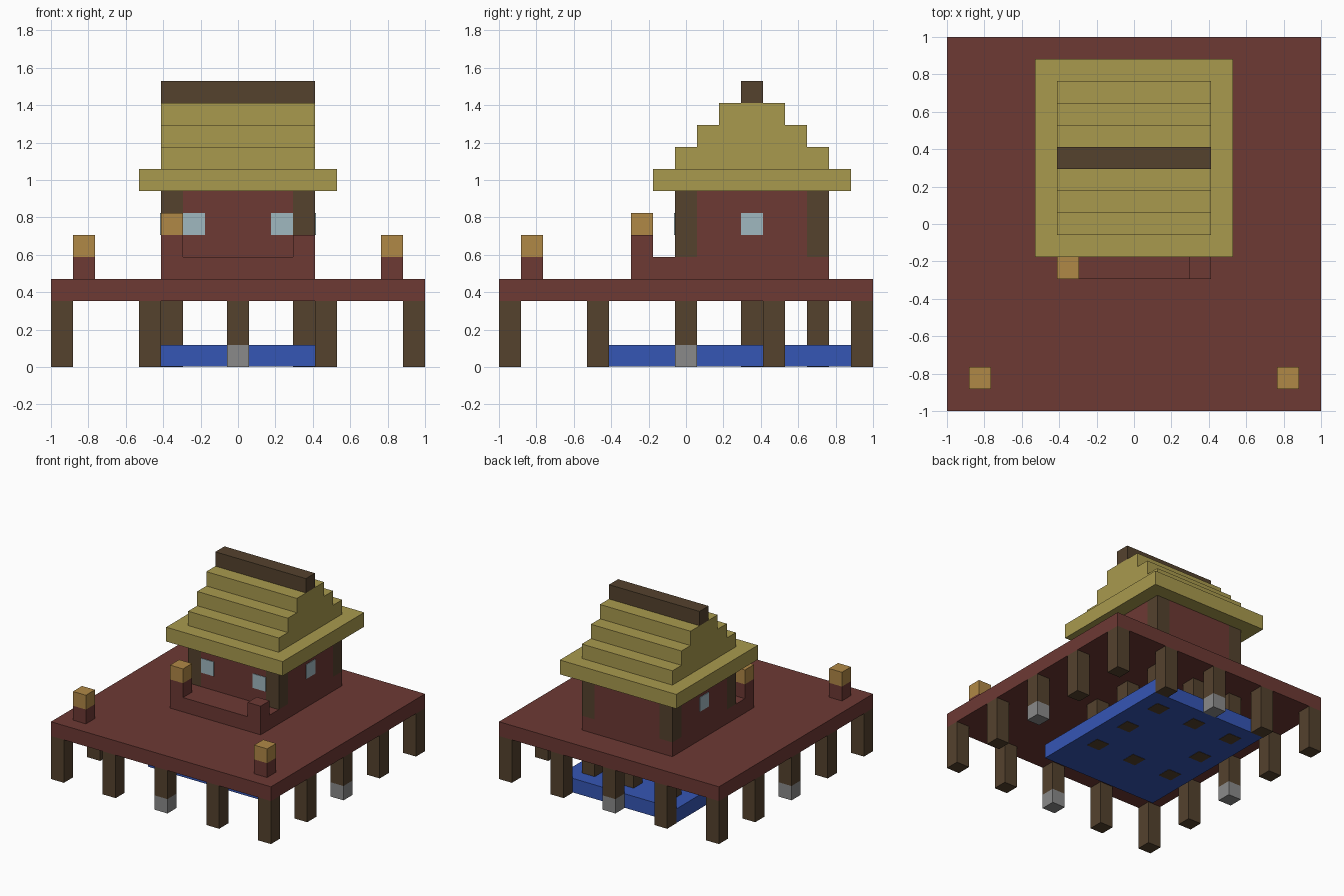
import bpy, bmesh
from mathutils import Vector

if "Cube" in bpy.data.objects:
    bpy.data.objects.remove(bpy.data.objects["Cube"], do_unlink=True)

U = 2 / 17          # one grid block
HALF = 8.5          # half the deck, in blocks


def material(name, rgb):
    m = bpy.data.materials.new(name)
    m.use_nodes = True
    m.diffuse_color = (*rgb, 1)
    m.node_tree.nodes["Principled BSDF"].inputs["Base Color"].default_value = (*rgb, 1)
    return m


RED = material("red planks", (0.153, 0.041, 0.034))
THATCH = material("straw thatch", (0.397, 0.323, 0.076))
WOOD = material("dark wood", (0.089, 0.054, 0.027))
LAMP = material("lantern amber", (0.434, 0.246, 0.061))
GLASS = material("pale glass", (0.352, 0.479, 0.527))
WATER = material("water blue", (0.036, 0.093, 0.462))
STONE = material("grey stone", (0.254, 0.254, 0.254))


def prism(name, outline, sweep, mat):
    """Extrude an outline (block coordinates) along the sweep vector."""
    bm = bmesh.new()
    place = lambda p: Vector((p[0] - HALF, p[1] - HALF, p[2])) * U
    face = bm.faces.new([bm.verts.new(place(p)) for p in outline])
    top = bmesh.ops.extrude_face_region(bm, geom=[face])["geom"]
    bmesh.ops.translate(bm, vec=Vector(sweep) * U,
                        verts=[v for v in top if isinstance(v, bmesh.types.BMVert)])
    bmesh.ops.recalc_face_normals(bm, faces=bm.faces)
    mesh = bpy.data.meshes.new(name)
    bm.to_mesh(mesh)
    bm.free()
    mesh.materials.append(mat)
    obj = bpy.data.objects.new(name, mesh)
    bpy.context.collection.objects.link(obj)
    return obj


def block(name, x, y, z, mat):
    """Box from (start, end) spans in block coordinates."""
    base = [(x[0], y[0], z[0]), (x[1], y[0], z[0]), (x[1], y[1], z[0]), (x[0], y[1], z[0])]
    return prism(name, base, (0, 0, z[1] - z[0]), mat)


def cell(i):
    return (i, i + 1)


# Deck and pool
block("deck", (0, 17), (0, 17), (3, 4), RED)
block("pool_water", (4, 13), (5, 16), (0.02, 1), WATER)

# Stilts round the rim, with a stone foot under each middle one
for i in range(0, 17, 4):
    for j in range(0, 17, 4):
        if i in (0, 16) or j in (0, 16):
            foot = 1 if 8 in (i, j) else 0
            block("rim_stilt", cell(i), cell(j), (foot, 3), WOOD)
            if foot:
                block("stone_foot", cell(i), cell(j), (0, 1), STONE)

# Stilts beneath the house
for i in (5, 8, 11):
    for j in (8, 11, 14):
        if (i, j) != (8, 11):
            block("house_stilt", cell(i), cell(j), (0, 3), WOOD)

# House: base course, notched walls and corner pillars
block("house_base", (5, 12), (8, 15), (4, 5), RED)
walls = [(6, 8), (11, 8), (11, 9), (12, 9), (12, 14), (11, 14),
         (11, 15), (6, 15), (6, 14), (5, 14), (5, 9), (6, 9)]
prism("house_walls", [(x, y, 5) for x, y in walls], (0, 0, 3), RED)
for i in (5, 11):
    for j in (8, 14):
        block("corner_pillar", cell(i), cell(j), (5, 8), WOOD)

# Windows as thin panes
PANE = 0.04
for i in (6, 10):
    block("front_window", cell(i), (8 - PANE, 8), (6, 7), GLASS)
for x in ((5 - PANE, 5), (12, 12 + PANE)):
    block("side_window", x, cell(11), (6, 7), GLASS)

# Porch with end posts and a lantern
block("porch", (5, 12), (6, 8), (4, 5), RED)
for i in (5, 11):
    block("porch_post", cell(i), cell(6), (5, 6), RED)
block("porch_lantern", cell(5), cell(6), (6, 7), LAMP)

# Lantern posts at the front corners of the deck
for i in (1, 15):
    block("lantern_post", cell(i), cell(1), (4, 5), RED)
    block("deck_lantern", cell(i), cell(1), (5, 6), LAMP)

# Roof: eaves slab, stepped gable, ridge beam
block("roof_eaves", (4, 13), (7, 16), (8, 9), THATCH)
left = [(8 + s, 9 + s + up) for s in range(3) for up in (0, 1)]
gable = left + [(23 - y, z) for y, z in reversed(left)]
prism("roof_gable", [(5, y, z) for y, z in gable], (7, 0, 0), THATCH)
block("ridge_beam", (5, 12), cell(11), (12, 13), WOOD)
